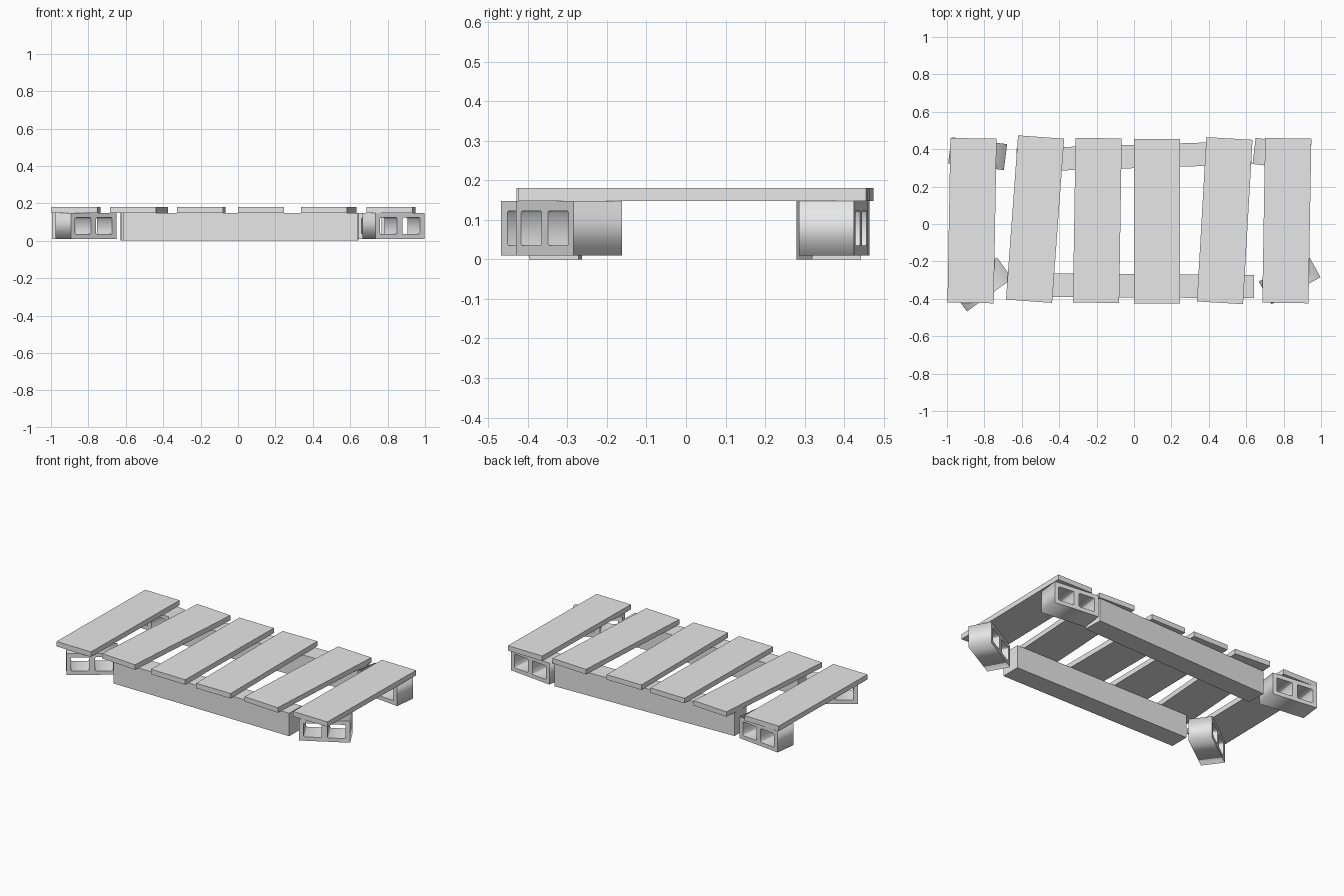
import bpy
from math import radians

cube = bpy.data.objects.get("Cube")
if cube:
    bpy.data.objects.remove(cube, do_unlink=True)

grey = bpy.data.materials.new("plain_grey")
grey.use_nodes = True
grey.diffuse_color = (0.8, 0.8, 0.8, 1)
grey.node_tree.nodes["Principled BSDF"].inputs["Base Color"].default_value = (0.8, 0.8, 0.8, 1)


def box(name, x, y, turn, size, bottom):
    """Box resting at a given height, turned about z."""
    bpy.ops.mesh.primitive_cube_add(size=1, location=(x, y, bottom + size[2] / 2),
                                    rotation=(0, 0, radians(turn)))
    ob = bpy.context.object
    ob.name = name
    ob.scale = size
    bpy.ops.object.transform_apply(location=False, rotation=False, scale=True)
    ob.data.materials.append(grey)


def add_loop(curve, cx, w, h, cut):
    """Closed rectangle with clipped corners."""
    a, b = w / 2, h / 2
    if cut:
        pts = [(a, b - cut), (a - cut, b), (cut - a, b), (-a, b - cut),
               (-a, cut - b), (cut - a, -b), (a - cut, -b), (a, cut - b)]
    else:
        pts = [(a, b), (-a, b), (-a, -b), (a, -b)]
    spline = curve.splines.new('POLY')
    spline.points.add(len(pts) - 1)
    for p, (px, pz) in zip(spline.points, pts):
        p.co = (cx + px, pz, 0, 1)
    spline.use_cyclic_u = True


def block(name, x, y, turn):
    """Hollow block with two openings through its thickness."""
    curve = bpy.data.curves.new(name, 'CURVE')
    curve.dimensions = '2D'
    curve.fill_mode = 'BOTH'
    curve.extrude = 0.07
    add_loop(curve, 0, 0.30, 0.138, 0)
    for side in (-1, 1):
        add_loop(curve, side * 0.07, 0.106, 0.088, 0.005)
    ob = bpy.data.objects.new(name, curve)
    bpy.context.collection.objects.link(ob)
    ob.location = (x, y, 0.079)
    ob.rotation_euler = (radians(90), 0, radians(turn))
    curve.materials.append(grey)
    bpy.ops.object.select_all(action='DESELECT')
    ob.select_set(True)
    bpy.context.view_layer.objects.active = ob
    bpy.ops.object.convert(target='MESH')


# Deck planks, each laid slightly askew
planks = [(-0.866, 0.018, -1), (-0.529, 0.026, -4.2), (-0.196, 0.019, -0.9),
          (0.123, 0.014, 0), (0.485, 0.018, -3.3), (0.817, 0.018, -1)]
for i, (x, y, turn) in enumerate(planks):
    box(f"plank_{i + 1}", x, y, turn, (0.247, 0.88, 0.032), 0.148)

# Long support beams
box("front_beam", 0.015, -0.33, -0.4, (1.255, 0.125, 0.148), 0)
box("back_beam", 0.0, 0.361, 1.8, (1.255, 0.125, 0.148), 0)

# Hollow corner blocks
block("front_right_block", -0.813, -0.323, 36)
block("front_left_block", 0.832, -0.296, 29)
block("back_right_block", -0.836, 0.376, -7)
block("back_left_block", 0.791, 0.373, -6.7)
